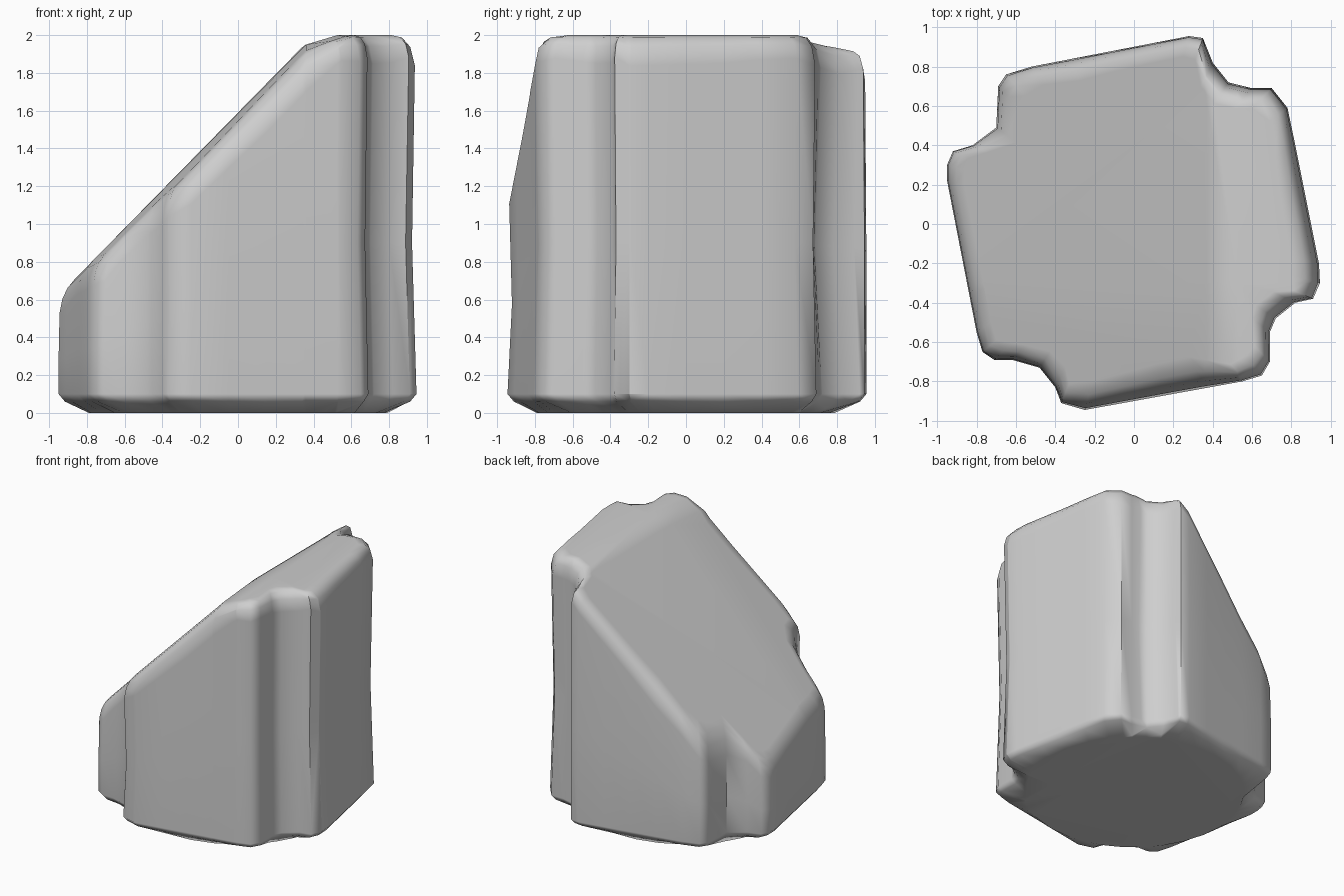
import bpy, bmesh, math, random
from mathutils import Vector

random.seed(4)
cube = bpy.data.objects.get("Cube")
if cube:
    bpy.data.objects.remove(cube, do_unlink=True)

# Stone colour
stone = bpy.data.materials.new("stone grey")
stone.use_nodes = True
grey = (0.62, 0.62, 0.62, 1)
stone.diffuse_color = grey
bsdf = stone.node_tree.nodes["Principled BSDF"]
bsdf.inputs["Base Color"].default_value = grey
bsdf.inputs["Roughness"].default_value = 0.8

# Footprint: a rough square with a notch at every corner
FOOTPRINT = [
    (-.25, -.945), (-.37, -.91), (-.40, -.83), (-.48, -.73), (-.62, -.69),
    (-.71, -.69), (-.77, -.65), (-.80, -.55), (-.95, .22), (-.95, .30),
    (-.92, .37), (-.82, .40), (-.70, .49), (-.69, .70), (-.65, .76),
    (-.52, .80), (.28, .955), (.35, .945), (.40, .82), (.48, .72),
    (.60, .69), (.70, .69), (.78, .59), (.82, .40), (.94, -.20),
    (.945, -.30), (.91, -.38), (.82, -.40), (.72, -.48), (.69, -.55),
    (.69, -.70), (.65, -.77), (.55, -.80)]

# Split the long sides so that their rims can be uneven
outline = []
for a, b in zip(FOOTPRINT, FOOTPRINT[1:] + FOOTPRINT[:1]):
    a, b = Vector(a), Vector(b)
    pieces = max(1, round((b - a).length / .2))
    outline += [a.lerp(b, i / pieces) for i in range(pieces)]


def crown(x, y):
    """Height of the top: a ramp that levels off and sags towards the front."""
    sag = .1 * max(0, -.3 - y)
    return min(2.0, 1.02 * x + 1.59 - sag, 1.95 + 0.3 * (x - 0.36) - sag * .5)


def rim_wear(p):
    """How strongly the top rim is worn away at an outline point."""
    if p.x < -.75:
        return .7
    front = p.y < -.78 and -.3 < p.x < .5
    return random.uniform(1.1, 1.5) if front else random.uniform(.8, 1.2)


def waist_scale(p):
    """Walls that lean in at mid height, with a dent in the back notch."""
    if .38 < p.x < .5 and p.y > .7:
        return .95
    return .975 if p.x > .6 or (p.y < -.75 and p.x > -.4) else 1


# Rim rings: inset and drop below the crown
RIM = [(.008, .14), (.03, .055), (.07, .012), (.13, 0)]
BASE = [.06, .10]
LEVELS = 3 + len(RIM) + 1

# One column of points for each outline point, from the ground to the crown
bm = bmesh.new()
drop = bm.verts.layers.float.new("drop")
columns = []
for p in outline:
    wear = rim_wear(p)
    ground = p * min(.95, .79 / p.length)
    spots = [ground, p * .965, p, p * waist_scale(p)]
    spots += [p * (1 - inset * wear) for inset, _ in RIM]
    column = []
    for level, spot in enumerate(spots):
        v = bm.verts.new((spot.x, spot.y, level))
        if level > 3:
            v[drop] = RIM[level - 4][1] * wear
        column.append(v)
    columns.append(column)
for left, right in zip(columns, columns[1:] + columns[:1]):
    for i in range(LEVELS - 1):
        bm.faces.new((left[i], right[i], right[i + 1], left[i + 1]))
bm.faces.new([c[0] for c in columns])
bm.faces.new([c[-1] for c in columns])

# Cut fold lines where the ramp bends into the flat crown and into the sag
FOLDS = [((.36, 0, 0), (1, 0, 0)), ((.527, 0, 0), (1, 0, 0)),
         ((0, -.3, 0), (0, 1, 0))]
for point, normal in FOLDS:
    bmesh.ops.bisect_plane(bm, geom=bm.verts[:] + bm.edges[:] + bm.faces[:],
                           plane_co=point, plane_no=normal)

# Move each level to its real height, blending where a fold cut falls between two
for v in bm.verts:
    top = crown(v.co.x, v.co.y)
    heights = [0] + BASE + [.45 * top] + [top - d for _, d in RIM]
    if v[drop] > 0:
        heights[round(v.co.z)] = top - v[drop]
    low = min(int(v.co.z + 1e-4), LEVELS - 2)
    t = v.co.z - low
    v.co.z = heights[low] * (1 - t) + heights[low + 1] * t

bmesh.ops.recalc_face_normals(bm, faces=bm.faces[:])
mesh = bpy.data.meshes.new("boulder")
bm.to_mesh(mesh)
bm.free()
mesh.materials.append(stone)
boulder = bpy.data.objects.new("boulder", mesh)
bpy.context.collection.objects.link(boulder)

# Soft shading with sharp creases kept
bpy.context.view_layer.objects.active = boulder
boulder.select_set(True)
bpy.ops.object.shade_smooth_by_angle(angle=math.radians(50))
weighted = boulder.modifiers.new("weighted normals", "WEIGHTED_NORMAL")
weighted.keep_sharp = True
